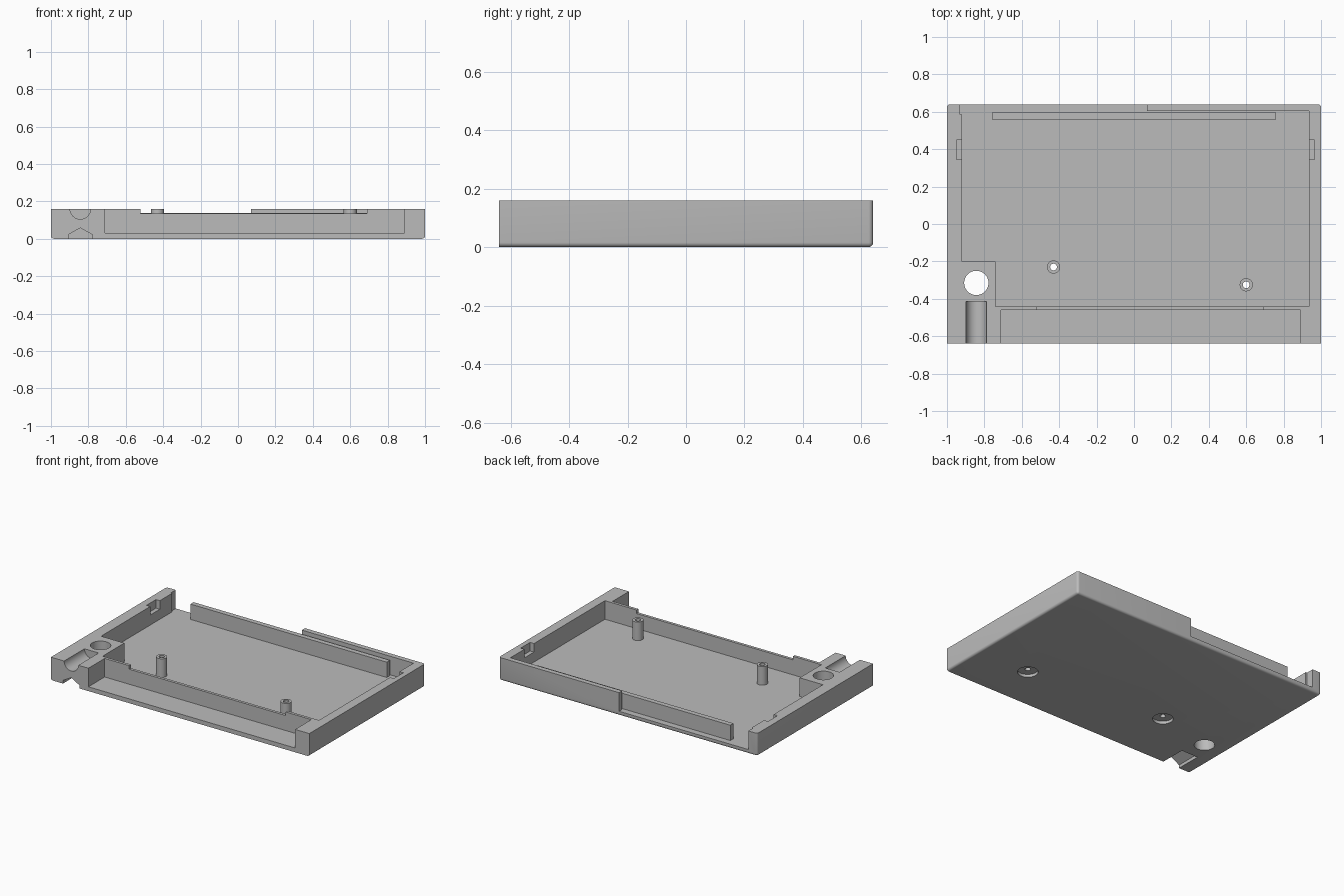
import bpy, bmesh, math
from mathutils import Matrix, Vector

cube = bpy.data.objects.get("Cube")
if cube:
    bpy.data.objects.remove(cube, do_unlink=True)

grey = bpy.data.materials.new("plain grey")
grey.use_nodes = True
grey.diffuse_color = (0.5, 0.5, 0.5, 1)
grey.node_tree.nodes["Principled BSDF"].inputs["Base Color"].default_value = (0.5, 0.5, 0.5, 1)

FLOOR, TOP, BACK = 0.03, 0.16, 0.64


def finish(name, bm):
    bmesh.ops.recalc_face_normals(bm, faces=bm.faces)
    mesh = bpy.data.meshes.new(name)
    bm.to_mesh(mesh)
    bm.free()
    mesh.materials.append(grey)
    obj = bpy.data.objects.new(name, mesh)
    bpy.context.collection.objects.link(obj)
    return obj


def box_mesh(x, y, z):
    bm = bmesh.new()
    bmesh.ops.create_cube(bm, size=1)
    for v in bm.verts:
        v.co = Vector([(a + b) / 2 + (b - a) * c for (a, b), c in zip((x, y, z), v.co)])
    return bm


def box(name, x, y, z):
    return finish(name, box_mesh(x, y, z))


def cylinder(name, centre, radius, depth, along_y=False):
    bm = bmesh.new()
    turn = Matrix.Rotation(math.pi / 2, 4, 'X') if along_y else Matrix()
    bmesh.ops.create_cone(bm, cap_ends=True, segments=48, radius1=radius, radius2=radius,
                          depth=depth, matrix=Matrix.Translation(centre) @ turn)
    return finish(name, bm)


def prism_y(name, profile, y0, y1):
    bm = bmesh.new()
    face = bm.faces.new([bm.verts.new((x, y0, z)) for x, z in profile])
    out = bmesh.ops.extrude_face_region(bm, geom=[face])
    moved = [g for g in out["geom"] if isinstance(g, bmesh.types.BMVert)]
    bmesh.ops.translate(bm, verts=moved, vec=(0, y1 - y0, 0))
    return finish(name, bm)


def combine(target, other, operation):
    mod = target.modifiers.new("combine", 'BOOLEAN')
    mod.operation, mod.solver, mod.object = operation, 'EXACT', other
    other.hide_render = True
    bpy.context.view_layer.objects.active = target
    bpy.ops.object.modifier_apply(modifier=mod.name)
    bpy.data.objects.remove(other, do_unlink=True)


# Case block, rounded along the bottom and the back corners
bm = box_mesh((-1, 1), (-BACK, BACK), (0, TOP))
rounded = []
for e in bm.edges:
    mid = (e.verts[0].co + e.verts[1].co) / 2
    bottom = mid.z < 0.01 and mid.y > -0.5
    back_corner = abs(mid.z - TOP / 2) < 0.01 and mid.y > 0
    if bottom or back_corner:
        rounded.append(e)
bmesh.ops.bevel(bm, geom=rounded, offset=0.016, segments=5, profile=0.5, affect='EDGES')
case = finish("case_tray", bm)

# Cavity beside and behind the solid corner block, front ledge and openings
HIGH = 0.3
cuts = [
    ("main_cavity", (-0.92, 0.935), (-0.2, 0.605), (FLOOR, HIGH)),
    ("front_cavity", (-0.74, 0.935), (-0.44, -0.1), (FLOOR, HIGH)),
    ("back_opening", (-0.93, 0.07), (0.585, 0.8), (FLOOR, HIGH)),
    ("front_ledge", (-0.71, 0.89), (-0.8, -0.46), (FLOOR, HIGH)),
    ("front_wall_notch", (-0.52, 0.69), (-0.5, -0.4), (0.135, HIGH)),
    ("side_pockets", (-0.95, 0.965), (0.345, 0.45), (0.1, HIGH)),
]
for cut in cuts:
    combine(case, box(*cut), 'DIFFERENCE')

# Screw posts with bores and recesses underneath
for x, y in ((-0.43, -0.23), (0.6, -0.325)):
    combine(case, cylinder("post", (x, y, 0.0925), 0.035, 0.135), 'UNION')
    combine(case, cylinder("bore", (x, y, 0.1), 0.018, 0.4), 'DIFFERENCE')
    combine(case, cylinder("recess", (x, y, 0), 0.065, 0.04), 'DIFFERENCE')

# Corner block: through hole, round channel above, angled channel below
combine(case, cylinder("strap_hole", (-0.843, -0.315, 0.1), 0.065, 0.5), 'DIFFERENCE')
combine(case, cylinder("channel", (-0.843, -0.615, TOP), 0.055, 0.4, True), 'DIFFERENCE')
profile = [(-0.907, -0.1), (-0.907, 0.022), (-0.843, 0.058), (-0.779, 0.022), (-0.779, -0.1)]
combine(case, prism_y("angled_channel", profile, -0.8, -0.46), 'DIFFERENCE')

# Inner rib along the back
rib = box("back_rib", (-0.76, 0.76), (0.56, 0.595), (0.02, 0.137))
combine(case, rib, 'UNION')

bpy.ops.object.select_all(action='DESELECT')
case.select_set(True)
bpy.context.view_layer.objects.active = case
bpy.ops.object.shade_smooth_by_angle(angle=math.radians(30))
